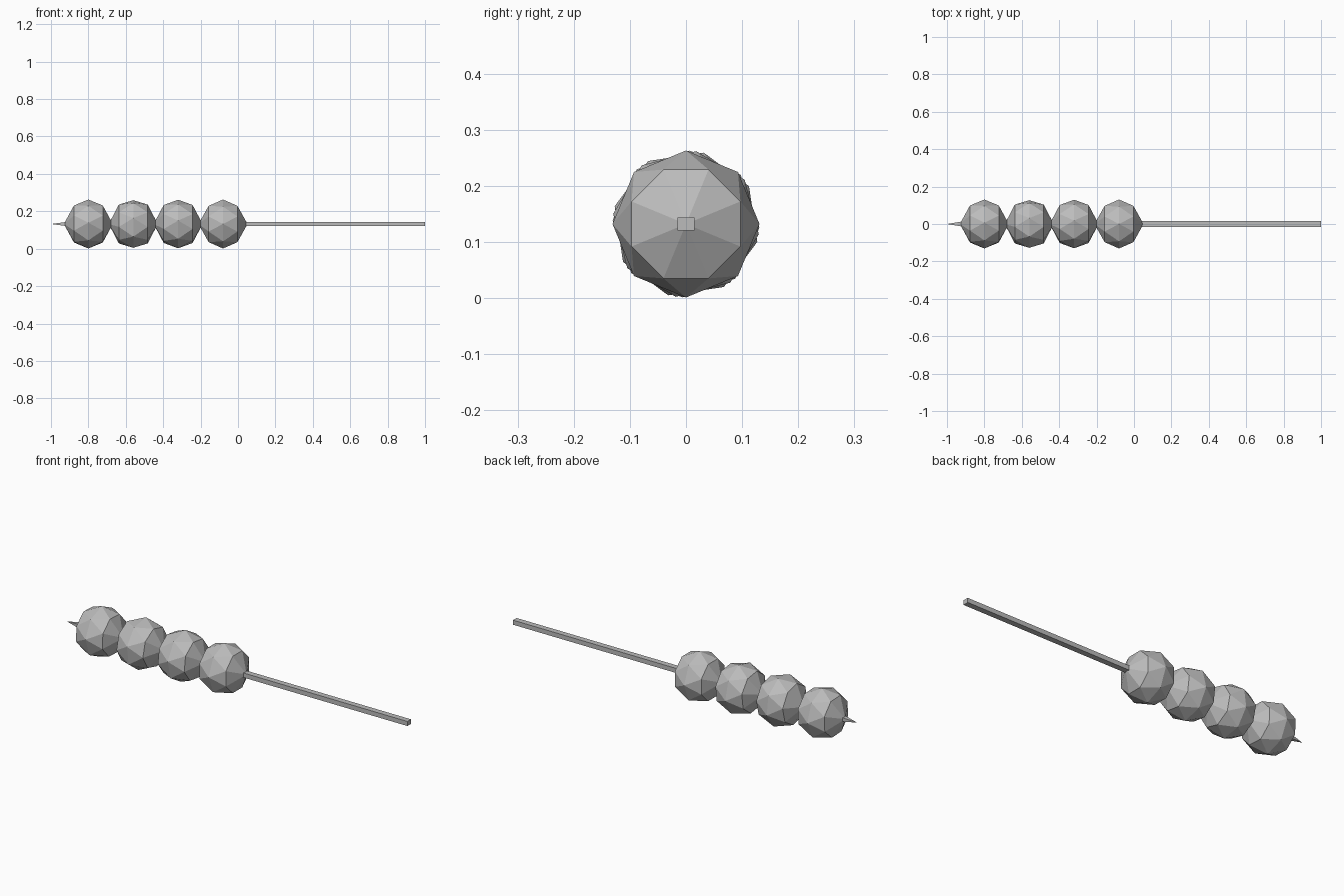
import bpy, bmesh, math

if "Cube" in bpy.data.objects:
    bpy.data.objects.remove(bpy.data.objects["Cube"])

R = 0.131      # ball radius
CZ = 0.132     # height of the skewer axis

grey = bpy.data.materials.new("plain grey")
grey.diffuse_color = (0.5, 0.5, 0.5, 1)
grey.use_nodes = True
grey.node_tree.nodes["Principled BSDF"].inputs["Base Color"].default_value = grey.diffuse_color


def finish(name, bm, location):
    bmesh.ops.recalc_face_normals(bm, faces=bm.faces[:])
    mesh = bpy.data.meshes.new(name)
    bm.to_mesh(mesh)
    bm.free()
    mesh.materials.append(grey)
    obj = bpy.data.objects.new(name, mesh)
    obj.location = location
    bpy.context.collection.objects.link(obj)
    return obj


def ring(bm, x, r, turn, n=8):
    return [bm.verts.new((x, r * math.sin(turn + i * math.tau / n),
                          r * math.cos(turn + i * math.tau / n))) for i in range(n)]


# Balls: eight-sided rings, the widest one staggered by half a step
def ball(name, x, turn):
    bm = bmesh.new()
    half = math.tau / 16
    middle = ring(bm, 0, R, turn)
    for s in (-1, 1):
        end = ring(bm, s * 0.077, 0.105, turn + half)
        pole = bm.verts.new((s * R, 0, 0))
        for i in range(8):
            j = (i + 1) % 8
            bm.faces.new((middle[i], middle[j], end[i]))
            bm.faces.new((end[i], middle[j], end[j]))
            bm.faces.new((end[i], end[j], pole))
    return finish(name, bm, (x, 0, CZ))


for i, turn in enumerate((3, 14, 8, 0)):
    ball(f"ball_{i + 1}", -0.80 + 0.24 * i, math.radians(turn))

# Stick: square bar with a pointed end
bm = bmesh.new()
hy, hz = 0.015, 0.012
sections = [[bm.verts.new((x, sy * hy, sz * hz)) for sy, sz in
             ((-1, -1), (1, -1), (1, 1), (-1, 1))] for x in (-0.91, 1.0)]
tip = bm.verts.new((-1.0, 0, 0))
for i in range(4):
    j = (i + 1) % 4
    bm.faces.new((sections[0][i], sections[0][j], sections[1][j], sections[1][i]))
    bm.faces.new((sections[0][j], sections[0][i], tip))
bm.faces.new(sections[1])
finish("stick", bm, (0, 0, CZ))
